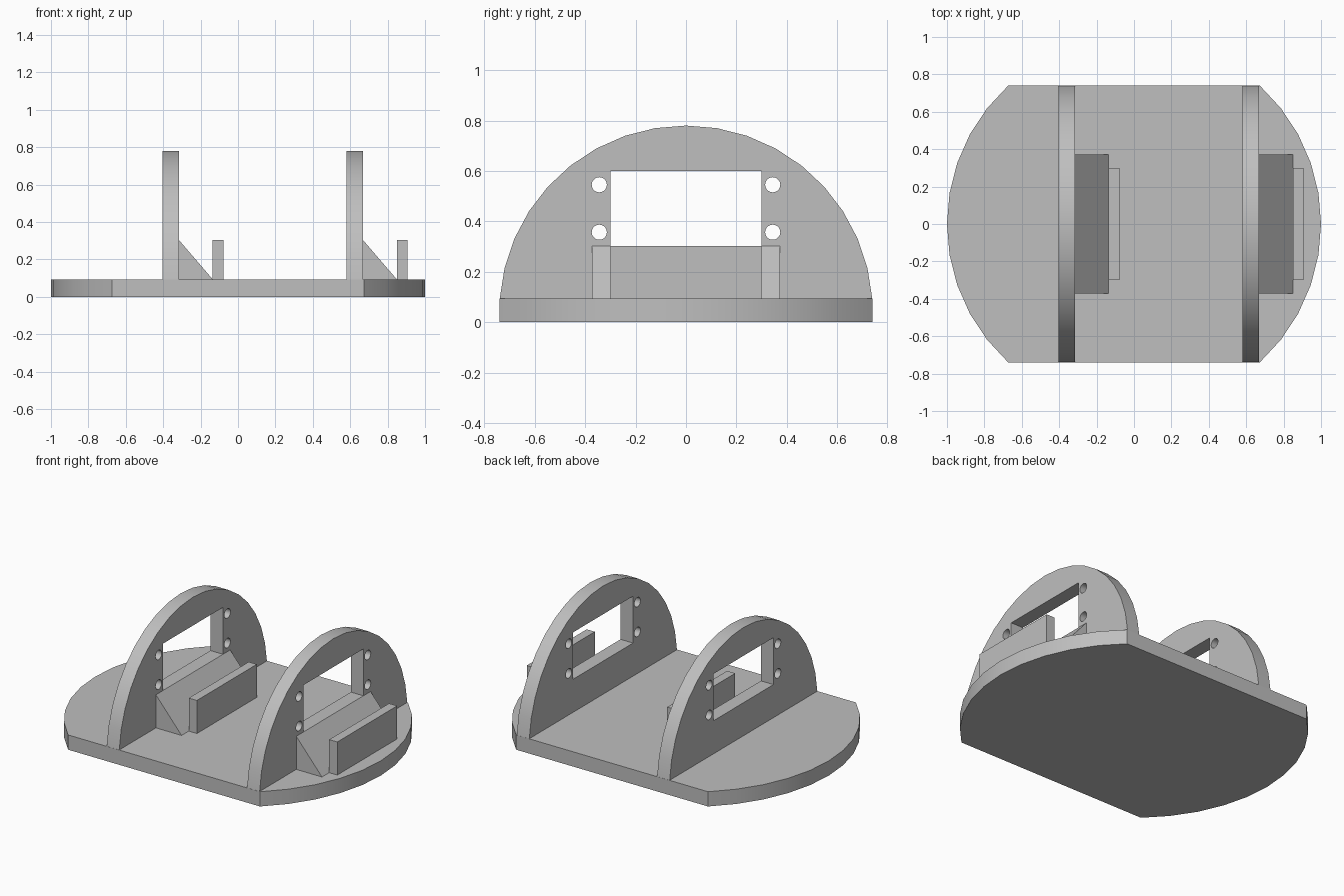
import bpy, bmesh
from math import sin, cos, asin, pi, radians
from mathutils import Vector

cube = bpy.data.objects.get("Cube")
if cube:
    bpy.data.objects.remove(cube, do_unlink=True)

# Main dimensions
BASE_TOP = 0.0935
HALF_DEPTH = 0.74
WALL = 0.088
LEDGE = 0.303          # top of ramp and stop, sill of the window
RAMP_RUN = 0.18
STOP = 0.057

grey = bpy.data.materials.new("plain_grey")
grey.use_nodes = True
colour = (0.52, 0.52, 0.52, 1)
grey.diffuse_color = colour
grey.node_tree.nodes["Principled BSDF"].inputs["Base Color"].default_value = colour


def prism(name, points, direction):
    """Extrude a closed outline along a direction into a solid."""
    bm = bmesh.new()
    face = bm.faces.new([bm.verts.new(p) for p in points])
    grown = bmesh.ops.extrude_face_region(bm, geom=[face], use_keep_orig=True)
    verts = [v for v in grown["geom"] if isinstance(v, bmesh.types.BMVert)]
    bmesh.ops.translate(bm, verts=verts, vec=Vector(direction))
    bmesh.ops.recalc_face_normals(bm, faces=bm.faces)
    mesh = bpy.data.meshes.new(name)
    bm.to_mesh(mesh)
    bm.free()
    mesh.materials.append(grey)
    obj = bpy.data.objects.new(name, mesh)
    bpy.context.collection.objects.link(obj)
    return obj


def select(obj):
    bpy.ops.object.select_all(action="DESELECT")
    obj.select_set(True)
    bpy.context.view_layer.objects.active = obj


def smooth(obj):
    select(obj)
    bpy.ops.object.shade_smooth_by_angle(angle=radians(30))


def cut(obj, cutter):
    select(obj)
    mod = obj.modifiers.new("cut", "BOOLEAN")
    mod.operation, mod.solver, mod.object = "DIFFERENCE", "EXACT", cutter
    bpy.ops.object.modifier_apply(modifier=mod.name)
    bpy.data.objects.remove(cutter, do_unlink=True)


def arc(start, end, steps):
    return [start + (end - start) * i / steps for i in range(steps + 1)]


def box_outline(x, half_y, low, high):
    return [(x, -half_y, low), (x, half_y, low), (x, half_y, high), (x, -half_y, high)]


# Base plate: a disc with its front and back cut straight
edge = asin(HALF_DEPTH)
angles = arc(-edge, edge, 10) + arc(pi - edge, pi + edge, 10)
smooth(prism("base_plate", [(cos(a), sin(a), 0) for a in angles], (0, 0, BASE_TOP)))


def arch_wall(name, x):
    """Rounded wall with a window and four screw holes."""
    centre, radius = 0.039, 0.741
    start = asin((BASE_TOP - centre) / radius)
    outline = [(x, radius * cos(a), centre + radius * sin(a))
               for a in arc(start, pi - start, 18)]
    wall = prism(name, outline, (WALL, 0, 0))
    through = (WALL + 0.1, 0, 0)
    cut(wall, prism("window_cutter", box_outline(x - 0.05, 0.3, LEDGE, 0.6), through))
    for y in (-0.344, 0.344):
        for z in (0.357, 0.545):
            ring = [(x - 0.05, y + 0.03 * cos(i * pi / 10), z + 0.03 * sin(i * pi / 10))
                    for i in range(20)]
            cut(wall, prism("hole_cutter", ring, through))
    smooth(wall)


# Two identical stands: wall, sloped ramp and stop plate
for side, x in (("right", -0.403), ("left", 0.581)):
    arch_wall(side + "_arch_wall", x)
    foot = x + WALL
    toe = foot + RAMP_RUN
    prism(side + "_ramp", [(foot, -0.372, BASE_TOP), (toe, -0.372, BASE_TOP),
                           (foot, -0.372, LEDGE)], (0, 0.744, 0))
    prism(side + "_stop_plate", box_outline(toe, 0.3, BASE_TOP, LEDGE), (STOP, 0, 0))
